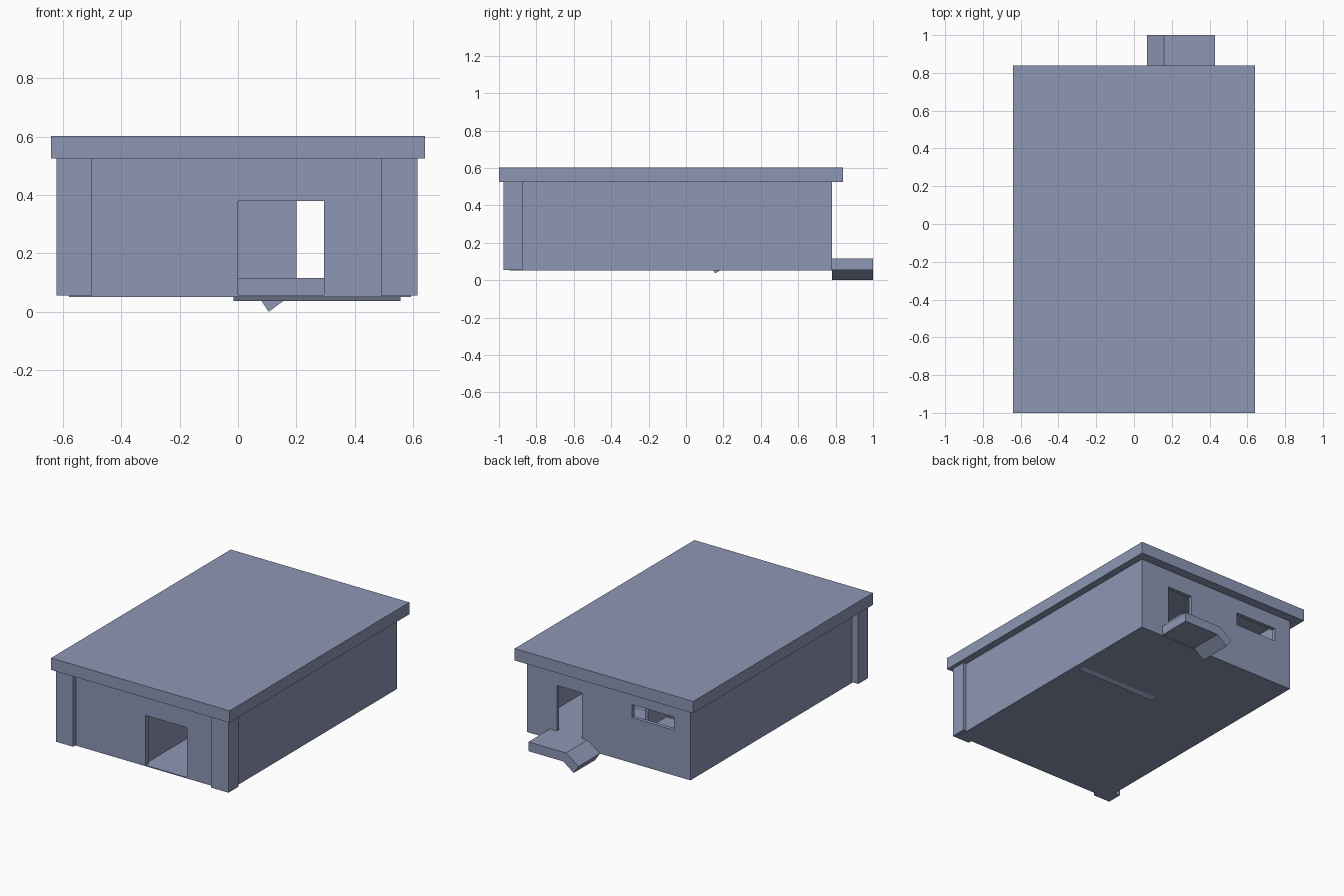
import bpy, bmesh

old = bpy.data.objects.get("Cube")
if old:
    bpy.data.objects.remove(old, do_unlink=True)

# Single painted finish
paint = bpy.data.materials.new("slate_blue")
paint.use_nodes = True
COLOUR = (0.27, 0.31, 0.46, 1)
paint.diffuse_color = COLOUR
paint.node_tree.nodes["Principled BSDF"].inputs["Base Color"].default_value = COLOUR


def make(name, bm):
    bmesh.ops.recalc_face_normals(bm, faces=bm.faces)
    mesh = bpy.data.meshes.new(name)
    bm.to_mesh(mesh)
    bm.free()
    mesh.materials.append(paint)
    obj = bpy.data.objects.new(name, mesh)
    bpy.context.collection.objects.link(obj)
    return obj


def box(name, x, y, z):
    bm = bmesh.new()
    bmesh.ops.create_cube(bm, size=1)
    for v in bm.verts:
        v.co = [a + (b - a) * (c + 0.5) for (a, b), c in zip((x, y, z), v.co)]
    return make(name, bm)


def extrude(name, points, offset):
    bm = bmesh.new()
    face = bm.faces.new([bm.verts.new(p) for p in points])
    ret = bmesh.ops.extrude_face_region(bm, geom=[face])
    verts = [e for e in ret["geom"] if isinstance(e, bmesh.types.BMVert)]
    bmesh.ops.translate(bm, vec=offset, verts=verts)
    return make(name, bm)


def cut(obj, cutter):
    mod = obj.modifiers.new("opening", "BOOLEAN")
    mod.operation = "DIFFERENCE"
    mod.solver = "EXACT"
    mod.object = cutter
    bpy.context.view_layer.update()
    deps = bpy.context.evaluated_depsgraph_get()
    mesh = bpy.data.meshes.new_from_object(obj.evaluated_get(deps))
    obj.modifiers.clear()
    obj.data = mesh
    bpy.data.objects.remove(cutter, do_unlink=True)


LEFT, RIGHT = -0.578, 0.593
FRONT, BACK = -0.945, 0.78
BASE, EAVES = 0.055, 0.525
WALL = 0.037
STEP = 0.115

# Outer walls, hollowed and open at top and bottom, with door and window openings
walls = box("walls", (LEFT, RIGHT), (FRONT, BACK), (BASE, EAVES))
openings = {
    "room_space": ((LEFT + WALL, RIGHT - WALL), (FRONT + 0.03, BACK - 0.025), (0, 0.7)),
    "front_doorway": ((0, 0.295), (-1.1, -0.85), (0, 0.38)),
    "back_doorway": ((0.2, 0.38), (0.7, 0.9), (STEP, 0.41)),
    "back_window": ((-0.46, -0.16), (0.7, 0.9), (0.345, 0.43)),
}
for name, size in openings.items():
    cut(walls, box(name, *size))

# Roof slab
box("roof", (-0.64, 0.64), (-1, 0.84), (EAVES, 0.602))

# Front corner pillars
for name, x in (("right_pillar", (-0.622, -0.5)), ("left_pillar", (0.49, 0.615))):
    box(name, x, (-0.975, -0.875), (BASE, EAVES))

# Floors and the inner partition
box("floor", (LEFT, RIGHT), (FRONT, BACK), (0.051, 0.057))
box("raised_floor", (LEFT + 0.01, RIGHT - 0.01), (0.25, BACK - 0.002), (0.056, STEP))
box("partition", (-0.035, -0.015), (FRONT + 0.02, 0.44), (0.056, EAVES))

# Indoor ramp up to the raised floor
ramp = [(0.145, 0.055), (0.155, 0.037), (0.26, 0.095), (0.25, STEP)]
extrude("indoor_ramp", [(-0.015, y, z) for y, z in ramp], (0.571, 0, 0))

# Landing with a sloping ramp outside the back door
landing = [(0.43, STEP), (0.43, BASE), (0.18, BASE), (0.105, 0), (0.07, 0.052), (0.16, STEP)]
extrude("back_landing", [(x, BACK, z) for x, z in landing], (0, 1 - BACK, 0))
